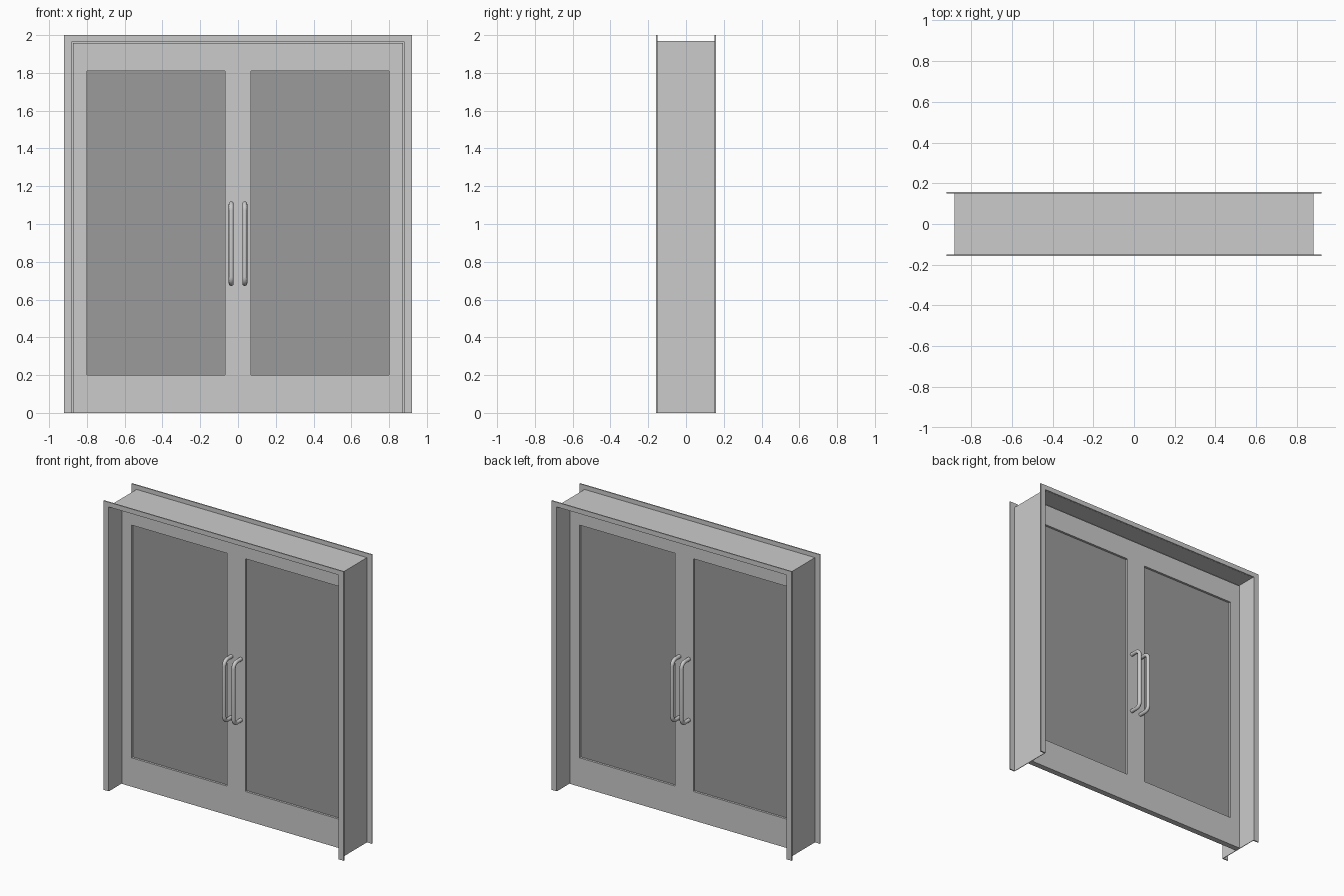
import bpy, bmesh, math

if "Cube" in bpy.data.objects:
    bpy.data.objects.remove(bpy.data.objects["Cube"])


def finish(bm, name):
    bmesh.ops.recalc_face_normals(bm, faces=bm.faces)
    mesh = bpy.data.meshes.new(name)
    bm.to_mesh(mesh)
    bm.free()
    ob = bpy.data.objects.new(name, mesh)
    bpy.context.collection.objects.link(ob)
    return ob


def portal(name, outer, inner, y0, y1):
    """Upside-down U in the xz plane, extruded from y0 to y1."""
    (xo, zo), (xi, zi) = outer, inner
    pts = [(-xo, 0), (-xo, zo), (xo, zo), (xo, 0),
           (xi, 0), (xi, zi), (-xi, zi), (-xi, 0)]
    bm = bmesh.new()
    face = bm.faces.new([bm.verts.new((x, y0, z)) for x, z in pts])
    res = bmesh.ops.extrude_face_region(bm, geom=[face])
    top = [v for v in res["geom"] if isinstance(v, bmesh.types.BMVert)]
    bmesh.ops.translate(bm, verts=top, vec=(0, y1 - y0, 0))
    # the extruded source face may be kept or dropped; make sure both caps exist
    bmesh.ops.holes_fill(bm, edges=[e for e in bm.edges if e.is_boundary], sides=0)
    return finish(bm, name)


# Door surround: sheet lining, flat trims on both faces, stop around the leaves
portal("jamb_lining", (0.882, 1.97), (0.878, 1.966), -0.15, 0.15)
portal("front_trim", (0.92, 2.0), (0.88, 1.967), -0.158, -0.15)
portal("back_trim", (0.92, 2.0), (0.88, 1.967), 0.15, 0.158)
portal("door_stop", (0.88, 1.968), (0.873, 1.957), -0.012, 0.012)

# Door panel: grid of cells with the two window cells left out, solidified
xs = [-0.874, -0.80, -0.07, 0.07, 0.80, 0.874]
zs = [0.0, 0.20, 1.81, 1.958]
bm = bmesh.new()
grid = [[bm.verts.new((x, 0, z)) for z in zs] for x in xs]
for i in range(5):
    for j in range(3):
        if j == 1 and i in (1, 3):
            continue
        bm.faces.new((grid[i][j], grid[i + 1][j], grid[i + 1][j + 1], grid[i][j + 1]))
panel = finish(bm, "door_panel")
solid = panel.modifiers.new("thickness", "SOLIDIFY")
solid.thickness = 0.04
solid.offset = 0

# Dark glass panes
glass = bpy.data.materials.new("dark_glass")
glass.diffuse_color = (0.33, 0.33, 0.33, 1)
glass.use_nodes = True
glass.node_tree.nodes["Principled BSDF"].inputs["Base Color"].default_value = glass.diffuse_color
for side, label in ((-1, "left"), (1, "right")):
    bpy.ops.mesh.primitive_cube_add(size=1, location=(side * 0.435, 0, 1.005))
    pane = bpy.context.object
    pane.name = label + "_glass"
    pane.scale = (0.73, 0.01, 1.61)
    pane.data.materials.append(glass)


# Pull handles: round bar with bent corners, on both faces of each leaf
def handle(name, x, side):
    r, reach, z0, z1 = 0.035, 0.10, 0.685, 1.107
    pts = [(0.018, z0)]
    for cz, start in ((z0 + r, -90), (z1 - r, 0)):
        for k in range(7):
            a = math.radians(start + 15 * k)
            pts.append((reach - r + r * math.cos(a), cz + r * math.sin(a)))
    pts.append((0.018, z1))
    cu = bpy.data.curves.new(name, "CURVE")
    cu.dimensions = "3D"
    cu.bevel_depth = 0.013
    cu.bevel_resolution = 4
    cu.use_fill_caps = True
    sp = cu.splines.new("POLY")
    sp.points.add(len(pts) - 1)
    for p, (y, z) in zip(sp.points, pts):
        p.co = (x, side * y, z, 1)
    sp.use_smooth = True
    bpy.context.collection.objects.link(bpy.data.objects.new(name, cu))


for x, label in ((-0.036, "left"), (0.036, "right")):
    handle(label + "_front_handle", x, -1)
    handle(label + "_back_handle", x, 1)
